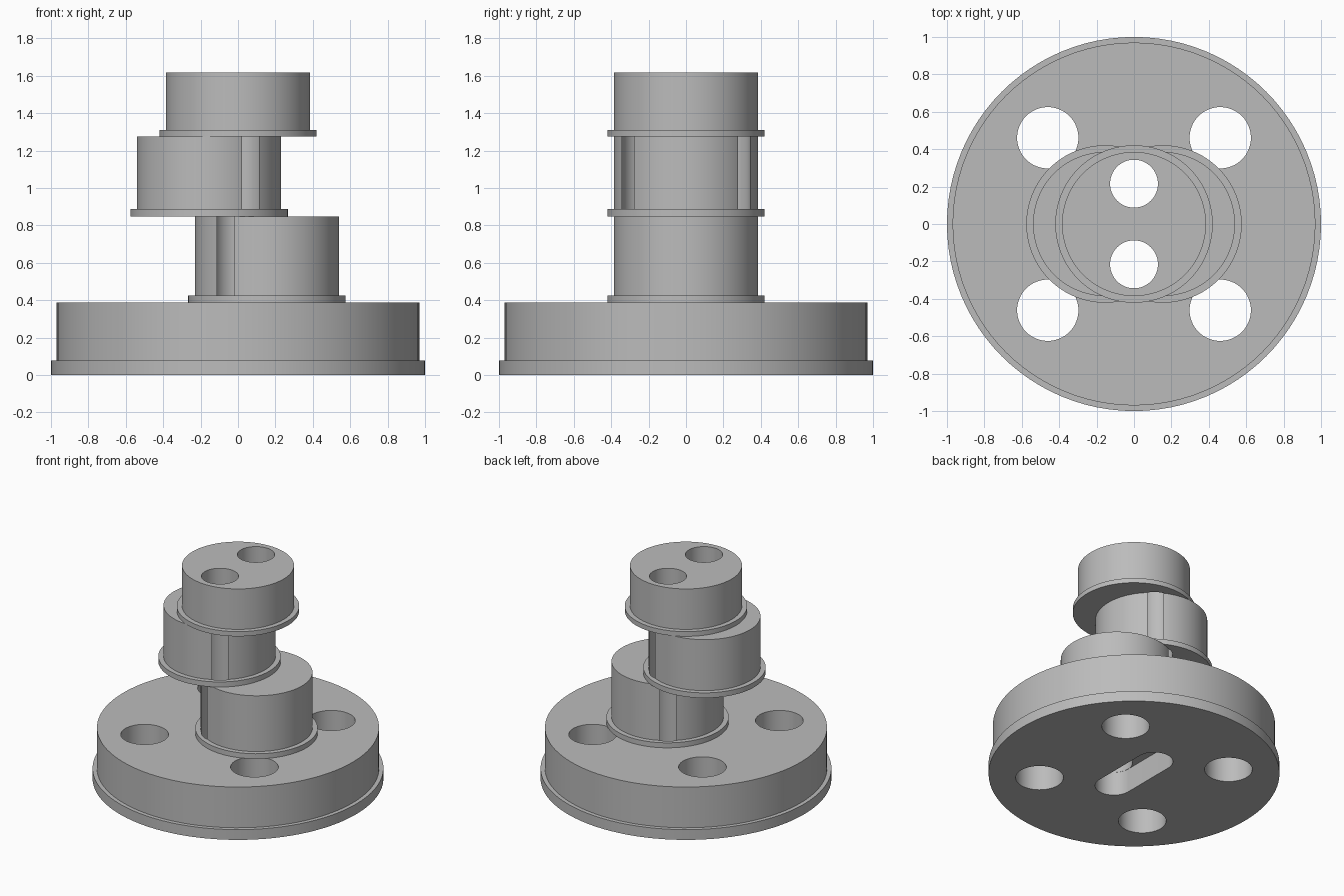
import bpy, bmesh
from math import pi, cos, sin

if "Cube" in bpy.data.objects:
    bpy.data.objects.remove(bpy.data.objects["Cube"], do_unlink=True)

steel = bpy.data.materials.new("plain grey steel")
steel.use_nodes = True
GREY = (0.5, 0.5, 0.5, 1)
steel.diffuse_color = GREY
steel.node_tree.nodes["Principled BSDF"].inputs["Base Color"].default_value = GREY


def arc(cx, cy, r, start, end, n):
    return [(cx + r * cos(start + (end - start) * i / n),
             cy + r * sin(start + (end - start) * i / n)) for i in range(n + 1)]


def circle(cx, cy, r, n=96):
    return arc(cx, cy, r, 0, 2 * pi, n)[:-1]


def solid(name, layers):
    """Stack outlines of equal point count into one closed solid."""
    bm = bmesh.new()
    rings = [[bm.verts.new((x, y, z)) for x, y in pts] for pts, z in layers]
    n = len(rings[0])
    bm.faces.new(rings[0][::-1])
    bm.faces.new(rings[-1])
    for a, b in zip(rings, rings[1:]):
        for i in range(n):
            j = (i + 1) % n
            bm.faces.new((a[i], a[j], b[j], b[i]))
    mesh = bpy.data.meshes.new(name)
    bm.to_mesh(mesh)
    bm.free()
    ob = bpy.data.objects.new(name, mesh)
    bpy.context.collection.objects.link(ob)
    mesh.materials.append(steel)
    return ob


def flanged_disc(name, cx, r_flange, r_body, z0, z1, z2):
    """A disc with a thin wider flange at its foot."""
    wide, body = circle(cx, 0, r_flange), circle(cx, 0, r_body)
    return solid(name, [(wide, z0), (wide, z1), (body, z1), (body, z2)])


def cutter(name, pts, z0, z1):
    ob = solid(name, [(pts, z0), (pts, z1)])
    ob.hide_render = True
    return ob


THROW = 0.155
base = flanged_disc("base_disc", 0, 1.0, 0.97, 0, 0.078, 0.387)
parts = [
    base,
    flanged_disc("lower_eccentric", THROW, 0.421, 0.385, 0.387, 0.425, 0.848),
    flanged_disc("upper_eccentric", -THROW, 0.421, 0.385, 0.848, 0.887, 1.274),
    flanged_disc("top_journal", 0, 0.421, 0.385, 1.274, 1.31, 1.617),
]

# Twin bores through the whole stack
PITCH, BORE = 0.2155, 0.128
bores = [cutter("bore_cutter", circle(0, s * PITCH, BORE, 64), 0.1, 2) for s in (-1, 1)]

# Bolt holes and underside slot, in the base only
bolts = [cutter("bolt_cutter", circle(sx * 0.461, sy * 0.461, 0.164, 64), -0.5, 1)
         for sx in (-1, 1) for sy in (-1, 1)]
slot_outline = (arc(0, PITCH, BORE + 0.001, 0, pi, 32)
                + arc(0, -PITCH, BORE + 0.001, pi, 2 * pi, 32))
slot = cutter("slot_cutter", slot_outline, -0.5, 0.18)

for part in parts:
    for tool in bores + (bolts + [slot] if part is base else []):
        mod = part.modifiers.new("cut", "BOOLEAN")
        mod.operation, mod.solver, mod.object = "DIFFERENCE", "EXACT", tool
    bpy.ops.object.select_all(action="DESELECT")
    part.select_set(True)
    bpy.context.view_layer.objects.active = part
    for mod in list(part.modifiers):
        bpy.ops.object.modifier_apply(modifier=mod.name)
    bpy.ops.object.shade_smooth_by_angle(angle=0.5)

for tool in bores + bolts + [slot]:
    bpy.data.objects.remove(tool, do_unlink=True)
